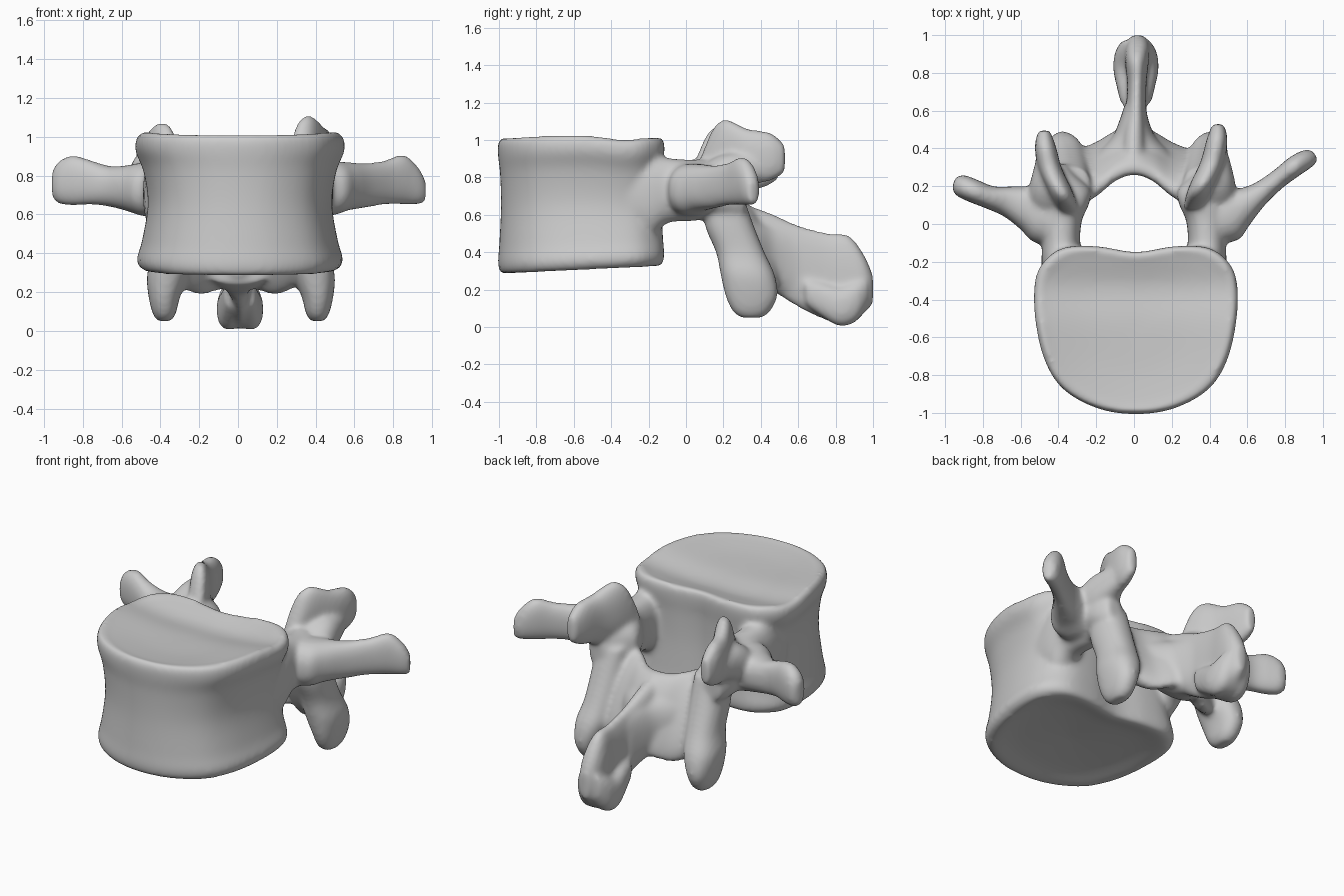
import bpy, bmesh, math
from mathutils import Vector

X, Y, Z = Vector((1, 0, 0)), Vector((0, 1, 0)), Vector((0, 0, 1))
bm = bmesh.new()


def spline(points, steps, closed=False):
    """Catmull-Rom interpolation of tuples of any length."""
    n, out = len(points), []
    for i in range(n if closed else n - 1):
        ids = [i - 1, i, i + 1, i + 2]
        p = [points[k % n] if closed else points[max(0, min(n - 1, k))] for k in ids]
        for s in range(steps):
            t = s / steps
            out.append(tuple(0.5 * (2 * b + (c - a) * t + (2 * a - 5 * b + 4 * c - d) * t * t
                                    + (3 * b - a - 3 * c + d) * t ** 3)
                             for a, b, c, d in zip(*p)))
    if not closed:
        out.append(points[-1])
    return out


def superellipse(n=28, power=2.3):
    def f(c):
        return math.copysign(abs(c) ** (2 / power), c)
    return [(f(math.cos(2 * math.pi * i / n)), f(math.sin(2 * math.pi * i / n))) for i in range(n)]


def loft(sections, u, v, outline=None, warp=None):
    """Sections are (x, y, z, half size along u, half size along v)."""
    outline = outline or superellipse()
    rings = []
    for x, y, z, w, h in spline(sections, 5):
        ring = []
        for a, b in outline:
            co = Vector((x, y, z)) + u * (a * max(w, 0.005)) + v * (b * max(h, 0.005))
            ring.append(bm.verts.new(warp(co) if warp else co))
        rings.append(ring)
    n = len(outline)
    faces = [bm.faces.new(rings[0][::-1]), bm.faces.new(rings[-1])]
    for r, q in zip(rings, rings[1:]):
        for i in range(n):
            j = (i + 1) % n
            faces.append(bm.faces.new((r[i], r[j], q[j], q[i])))
    bmesh.ops.recalc_face_normals(bm, faces=faces)


def placed(sections, s, dx=0, dy=0, dz=0):
    """Copy sections to side s (+1 / -1) with a small natural offset."""
    return [(s * x + dx, y + dy, z + dz, w, h) for x, y, z, w, h in sections]


# vertebral body: kidney outline, waisted, with dished end plates
half = [(0, -.455), (.2, -.425), (.38, -.325), (.48, -.17), (.53, .05),
        (.53, .25), (.475, .36), (.37, .425), (.2, .43), (0, .40)]
kidney = spline(half + [(-x, y) for x, y in half[-2:0:-1]], 5, closed=True)


def body_warp(co):
    t = (co.z - .3) / .7
    dip = math.exp(-((co.y + .33) / .13) ** 2)
    co.z += (1 - t) * .05 * (co.y + .55) + t * (.018 * (co.x / .5) ** 2 - .025 * dip)
    return co


loft([(.01, -.55, .345, .05, .05), (.01, -.55, .33, .6, .6), (.01, -.55, .308, .86, .88),
      (.01, -.55, .312, .94, .965), (.01, -.55, .36, .99, 1.0), (.01, -.55, .46, .94, .985),
      (.01, -.55, .65, .885, .965), (.01, -.55, .82, .925, .975), (.01, -.55, .92, 1.0, 1.0),
      (.01, -.55, .98, 1.0, 1.0), (.01, -.55, 1.008, .95, .96), (.01, -.55, 1.0, .85, .86),
      (.01, -.55, .985, .5, .5), (.01, -.55, .98, .05, .05)], X, Y, kidney, body_warp)

# paired parts
pedicle = [(.36, -.34, .70, .12, .20), (.375, -.2, .705, .115, .23), (.385, -.1, .73, .10, .175),
           (.38, .02, .73, .105, .165), (.365, .10, .735, .125, .16), (.37, .18, .72, .14, .14),
           (.40, .26, .70, .09, .12), (.41, .32, .68, .05, .08)]
joint_base = [(.38, .06, .76, .12, .08), (.40, .14, .79, .135, .11), (.425, .22, .81, .11, .12),
              (.435, .31, .83, .08, .10), (.44, .40, .85, .05, .07)]
upper_joint = [(.31, .08, .83, .05, .08), (.335, .15, .91, .06, .16), (.365, .22, .93, .065, .18),
               (.415, .33, .91, .063, .15), (.44, .45, .91, .055, .13), (.445, .53, .90, .03, .075)]
lower_joint = [(.35, .20, .72, .10, .10), (.355, .23, .55, .105, .13), (.365, .29, .40, .10, .13),
               (.385, .33, .28, .105, .145), (.40, .35, .17, .08, .14), (.40, .35, .09, .06, .105),
               (.40, .35, .05, .035, .06)]
spine_lobe = [(.045, .64, .19, .035, .07), (.05, .72, .15, .05, .09), (.055, .82, .11, .065, .105),
              (.05, .91, .14, .06, .11), (.03, .97, .20, .045, .08)]
for s in (1, -1):
    right = s > 0
    loft(placed(pedicle, s), X, Z)
    loft(placed(joint_base, s, 0 if right else -.02, 0 if right else -.03), X, Z)
    loft(placed(upper_joint, s, 0 if right else -.03, 0 if right else -.035,
                0 if right else -.035), X, Z)
    loft(placed(lower_joint, s, .01 if right else .02), X, Y)
    loft(placed(spine_lobe, s, .01), X, Z)

# transverse processes: the right one sweeps further back
loft([(.38, .0, .73, .12, .14), (.48, .04, .735, .145, .14), (.56, .085, .745, .105, .125),
      (.66, .155, .75, .065, .115), (.76, .235, .765, .052, .115), (.85, .305, .78, .055, .13),
      (.92, .347, .75, .05, .10), (.96, .365, .72, .03, .06)],
     Vector((-.5, .86, 0)), Z)
loft([(-.38, .0, .73, .12, .14), (-.48, .045, .73, .15, .14), (-.56, .085, .735, .12, .12),
      (-.66, .12, .745, .085, .105), (-.76, .14, .765, .062, .115), (-.85, .175, .775, .062, .13),
      (-.92, .205, .765, .058, .11), (-.955, .22, .755, .03, .07)],
     Vector((.35, .94, 0)), Z)

# lamina: sloping plate arching behind the canal
arch = [(.40, .22, .50, .09, .20), (.32, .235, .48, .10, .26), (.2, .29, .44, .085, .275),
        (.1, .36, .44, .08, .25)]
loft(arch + [(0, .39, .45, .08, .24)] + placed(arch[::-1], -1), Y,
     Vector((0, -.4, .92)))

# flared root joining lamina and spinous process
loft([(0, .32, .42, .24, .18), (0, .39, .39, .18, .18), (0, .46, .37, .115, .18),
      (0, .54, .35, .08, .19), (.005, .63, .32, .055, .19)], X, Z)

# spinous process
loft([(0, .30, .47, .08, .19), (0, .45, .405, .07, .205), (.01, .6, .325, .055, .22),
      (.015, .75, .27, .052, .235), (.015, .87, .25, .065, .24), (.02, .95, .23, .06, .16),
      (.02, 1.0, .20, .03, .08)], X, Z)

# fuse everything into one smooth bone
mesh = bpy.data.meshes.new("vertebra")
bm.to_mesh(mesh)
bm.free()
bone = bpy.data.objects.new("vertebra", mesh)
bpy.context.collection.objects.link(bone)
fuse = bone.modifiers.new("fuse", 'REMESH')
fuse.mode = 'VOXEL'
fuse.voxel_size = 0.014
fuse.use_smooth_shade = True
soften = bone.modifiers.new("soften", 'SMOOTH')
soften.factor = 0.5
soften.iterations = 12
